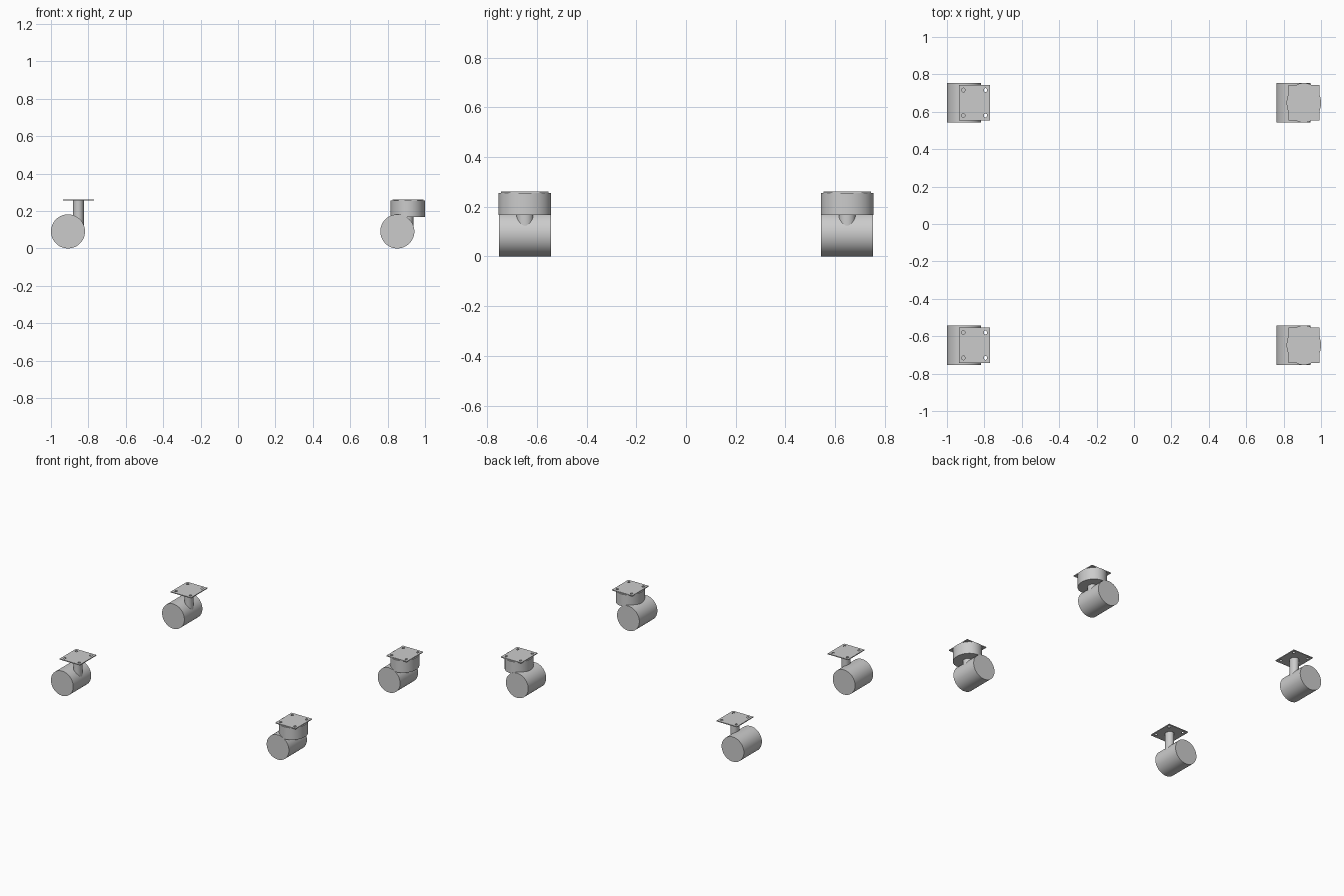
import bpy
import math

cube = bpy.data.objects.get("Cube")
if cube:
    bpy.data.objects.remove(cube, do_unlink=True)

grey = bpy.data.materials.new("light_grey")
grey.use_nodes = True
colour = (0.6, 0.6, 0.6, 1)
grey.diffuse_color = colour
grey.node_tree.nodes["Principled BSDF"].inputs["Base Color"].default_value = colour

WHEEL_R = 0.091
WIDTH = 0.21       # wheel length along y
STRETCH = 1.15     # round upper parts are slightly longer in y
SWIVEL = 0.056     # stem sits off the wheel axis
PLATE_Z, TOP = 0.256, 0.262


def finish(ob, name):
    ob.name = name
    ob.data.materials.clear()
    ob.data.materials.append(grey)


def cylinder(name, radius, depth, loc, rot=(0, 0, 0), stretch=1):
    bpy.ops.mesh.primitive_cylinder_add(vertices=64, radius=radius, depth=depth,
                                        location=loc, rotation=rot)
    ob = bpy.context.object
    ob.scale.y = stretch
    bpy.ops.object.transform_apply(location=False, rotation=True, scale=True)
    bpy.ops.object.shade_smooth_by_angle(angle=math.radians(35))
    finish(ob, name)


def upright(name, radius, bottom, top, x, y):
    cylinder(name, radius, top - bottom, (x, y, (top + bottom) / 2), stretch=STRETCH)


def plate(name, x, y):
    # Flat outline with four bolt holes, extruded into a thin sheet
    half, hole, r = 0.083, 0.059, 0.009
    corners = [(1, 1), (-1, 1), (-1, -1), (1, -1)]
    loops = [[(half * a, half * b) for a, b in corners]]
    for a, b in corners:
        angles = [math.tau * i / 16 for i in range(16)]
        loops.append([(hole * a + r * math.cos(t), hole * b + r * math.sin(t))
                      for t in angles])
    curve = bpy.data.curves.new(name, "CURVE")
    curve.dimensions = "2D"
    curve.fill_mode = "BOTH"
    curve.extrude = (TOP - PLATE_Z) / 2
    for loop in loops:
        spline = curve.splines.new("POLY")
        spline.points.add(len(loop) - 1)
        for point, (px, py) in zip(spline.points, loop):
            point.co = (px, py * STRETCH, 0, 1)
        spline.use_cyclic_u = True
    ob = bpy.data.objects.new(name, curve)
    bpy.context.collection.objects.link(ob)
    ob.location = (x, y, (PLATE_Z + TOP) / 2)
    bpy.ops.object.select_all(action="DESELECT")
    ob.select_set(True)
    bpy.context.view_layer.objects.active = ob
    bpy.ops.object.convert(target="MESH")
    ob = bpy.context.object
    bpy.ops.object.shade_flat()
    finish(ob, name)


# Four castors; only those on the left side carry a hood
for side, wheel_x, hooded in (("right", -0.909, False), ("left", 0.852, True)):
    for end, y in (("front", -0.648), ("back", 0.648)):
        tag = f"{end}_{side}_"
        x = wheel_x + SWIVEL
        cylinder(tag + "wheel", WHEEL_R, WIDTH, (wheel_x, y, WHEEL_R),
                 rot=(math.pi / 2, 0, 0))
        upright(tag + "stem", 0.029, WHEEL_R, PLATE_Z, x, y)
        plate(tag + "plate", x, y)
        if hooded:
            upright(tag + "hood", 0.092, 0.167, PLATE_Z, x, y)
